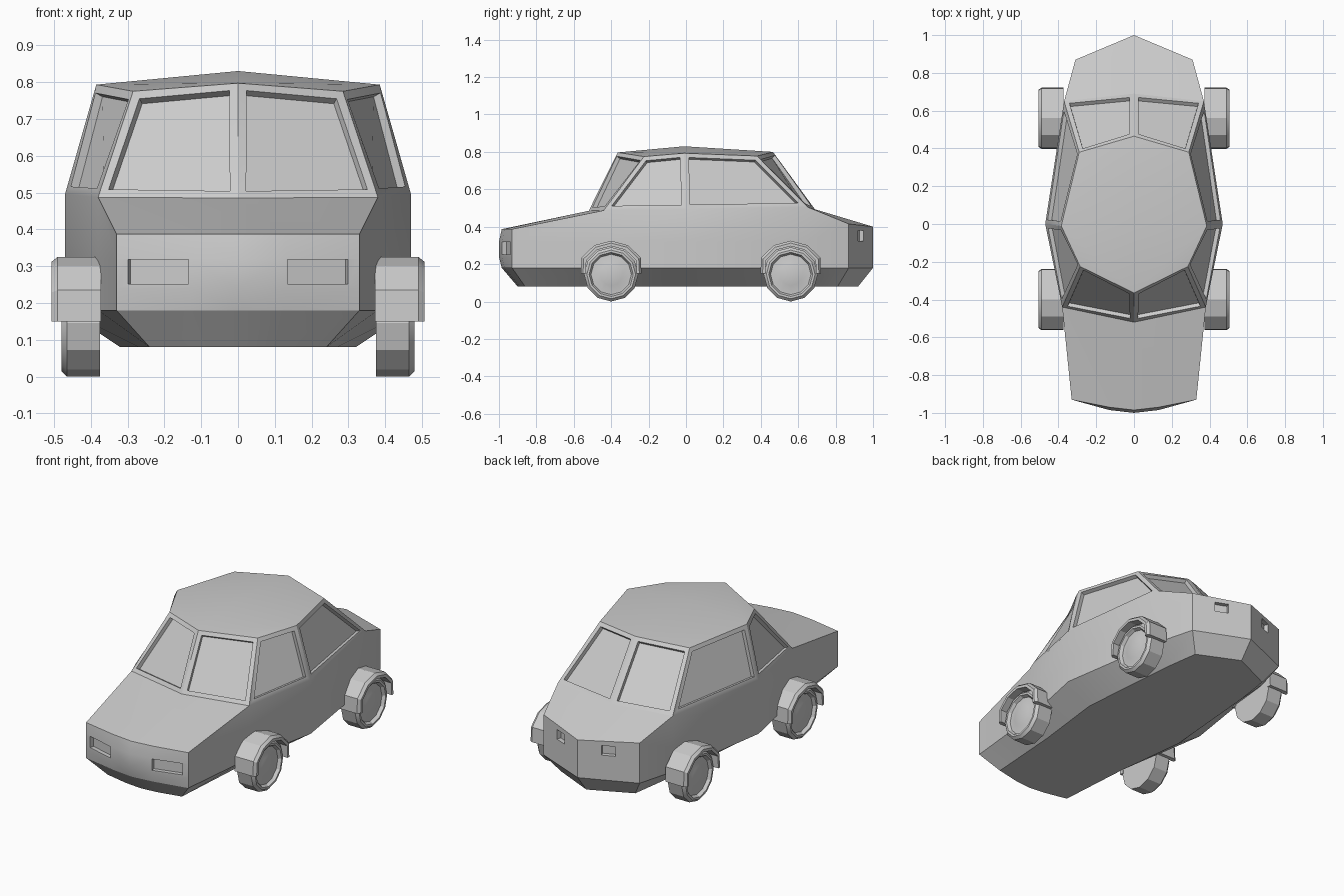
import bpy, bmesh, math
from mathutils import Vector

if "Cube" in bpy.data.objects:
    bpy.data.objects.remove(bpy.data.objects["Cube"])


def finish(bm, name, angle=25):
    bmesh.ops.remove_doubles(bm, verts=bm.verts[:], dist=0.0005)
    bmesh.ops.recalc_face_normals(bm, faces=bm.faces[:])
    me = bpy.data.meshes.new(name)
    bm.to_mesh(me)
    bm.free()
    ob = bpy.data.objects.new(name, me)
    bpy.context.collection.objects.link(ob)
    select(ob)
    bpy.ops.object.shade_smooth_by_angle(angle=math.radians(angle))
    return ob


def select(ob):
    bpy.ops.object.select_all(action='DESELECT')
    ob.select_set(True)
    bpy.context.view_layer.objects.active = ob


def skin(bm, a, b):
    for i in range(len(a) - 1):
        bm.faces.new((a[i], a[i + 1], b[i + 1], b[i]))


# Car body: half outlines running nose -> side -> tail, built for both sides
sides = [(.38, -.44), (.47, 0), (.37, .65), (.31, .87), (0, 1)]
bottom = [(0, -.90), (.10, -.89), (.24, -.86), (.27, -.42), (.32, 0),
          (.27, .60), (.24, .81), (0, .92)]
skirt = [(0, -.985), (.13, -.97), (.33, -.93)] + sides
bulge = [(0, -1), (.13, -.985), (.33, -.93)] + sides
belt_z = [.387, .387, .387, .487, .495, .505, .415, .40]
roof_pts = [(0, -.365, .797), (.285, -.225, .775), (.385, -.01, .793),
            (.29, .38, .778), (0, .465, .80)]

bm = bmesh.new()
for s in (1, -1):
    def ring(pts, zs):
        return [bm.verts.new((s * x, y, z)) for (x, y), z in zip(pts, zs)]
    rings = [ring(bottom, [.08] * 8), ring(skirt, [.18] * 8),
             ring(bulge, [.24] * 8), ring(bulge, [.32] * 8), ring(skirt, belt_z)]
    for a, b in zip(rings, rings[1:]):
        skin(bm, a, b)
    bm.faces.new(rings[0])
    belt = rings[-1]
    cowl = bm.verts.new((0, -.52, .485))
    deck = bm.verts.new((0, .69, .492))
    bm.faces.new(belt[:4] + [cowl])
    bm.faces.new(belt[5:] + [deck])
    roof = [bm.verts.new((s * x, y, z)) for x, y, z in roof_pts]
    skin(bm, [cowl] + belt[3:6] + [deck], roof)
    top = bm.verts.new((0, -.01, .83))
    bm.faces.new(roof[:3] + [top])
    bm.faces.new(roof[2:] + [top])
bmesh.ops.remove_doubles(bm, verts=bm.verts[:], dist=0.0005)
bmesh.ops.recalc_face_normals(bm, faces=bm.faces[:])

# Recessed windows
panes = [f for f in bm.faces if f.calc_center_median().z > .55 and f.normal.z < .75]
bmesh.ops.inset_individual(bm, faces=panes, thickness=.024, depth=0, use_even_offset=True)
bm.normal_update()
bmesh.ops.inset_individual(bm, faces=panes, thickness=.002, depth=-.022, use_even_offset=True)
body = finish(bm, "car_body")


# Recessed lamps, cut at the angle of the panel
def cut_lamp(loc, size, rot):
    bpy.ops.mesh.primitive_cube_add(size=1, location=loc, rotation=(0, 0, rot))
    cutter = bpy.context.object
    cutter.scale = size
    cutter.hide_render = True
    select(body)
    mod = body.modifiers.new("lamp_cut", 'BOOLEAN')
    mod.operation = 'DIFFERENCE'
    mod.solver = 'EXACT'
    mod.object = cutter
    bpy.ops.object.modifier_apply(modifier=mod.name)
    bpy.data.objects.remove(cutter)


for s in (1, -1):
    cut_lamp((s * .217, -.962, .285), (.17, .05, .066), s * .27)
    cut_lamp((s * .155, .935, .352), (.076, .05, .056), -s * .397)

# Wheels: (x, radius) section turned in 12 steps; fenders: arch over each wheel
section = [(.375, 0), (.375, .145), (.465, .145), (.48, .130), (.48, .118),
           (.462, .108), (.462, .098), (.472, .06), (.476, 0)]
arch = [(-.162, .005), (-.158, .09), (-.09, .156), (0, .18),
        (.09, .156), (.158, .09), (.162, .005)]
arch_section = [(.372, 1), (.49, 1), (.506, .93), (.506, .84), (.372, .84), (.372, 1)]
ZC = .145

for end, yc in (("front", -.40), ("rear", .56)):
    for side, s in (("left", -1), ("right", 1)):
        bm = bmesh.new()
        turns = []
        for k in range(13):
            a = k * math.tau / 12
            turns.append([bm.verts.new((s * x, yc + r * math.sin(a), ZC + r * math.cos(a)))
                          for x, r in section])
        for a, b in zip(turns, turns[1:]):
            skin(bm, a, b)
        finish(bm, f"{end}_{side}_wheel")

        bm = bmesh.new()
        rows = [[bm.verts.new((s * x, yc + dy * k, ZC + dz * k)) for x, k in arch_section]
                for dy, dz in arch]
        for a, b in zip(rows, rows[1:]):
            skin(bm, a, b)
        bm.faces.new(rows[0][:-1])
        bm.faces.new(rows[-1][:-1])
        finish(bm, f"{end}_{side}_fender")
